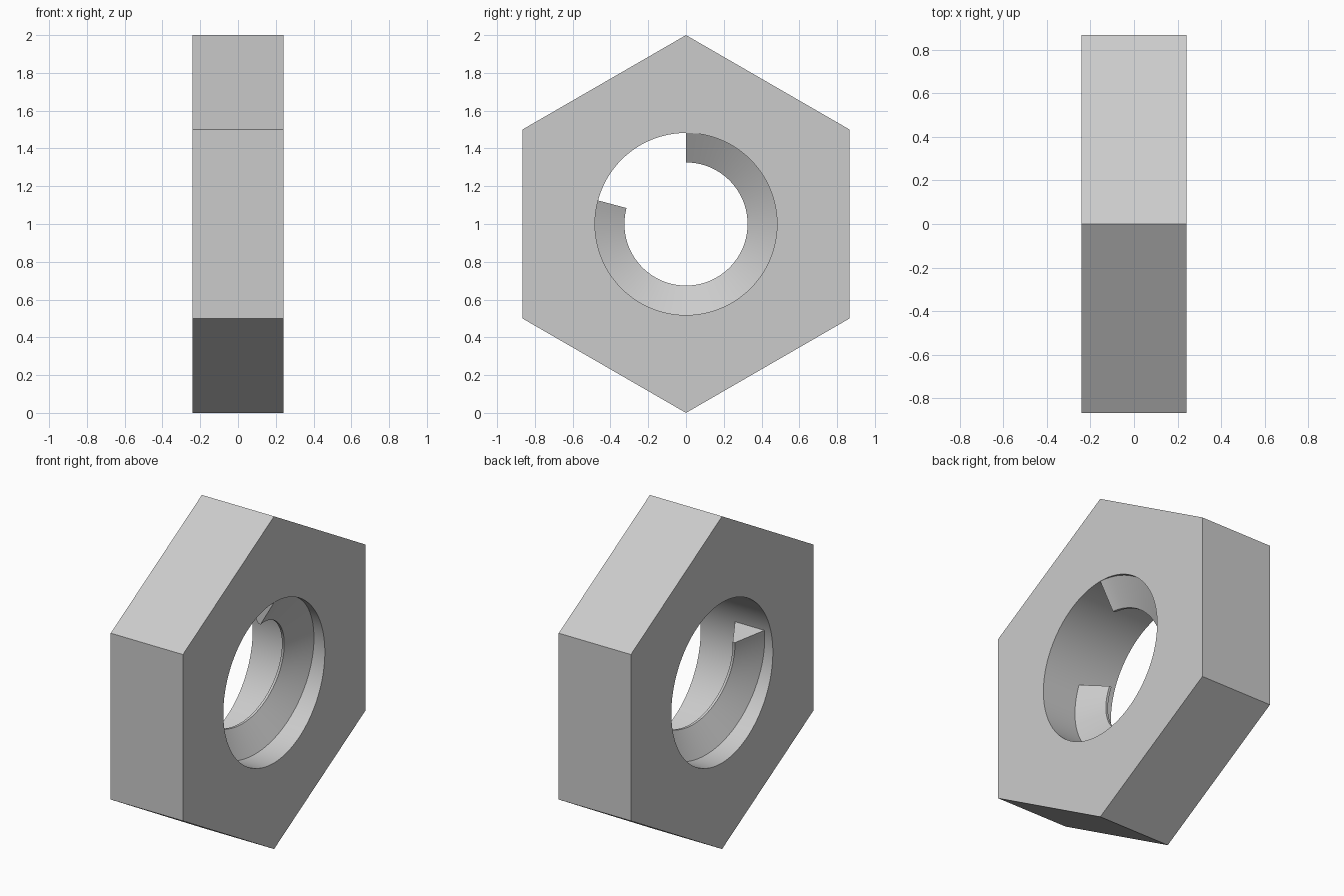
import bpy
import bmesh
from math import sin, cos, tan, radians

HALF = 0.24            # half thickness of the nut along x
HEX_R, BORE_R, CREST_R = 1.0, 0.482, 0.326
SEGMENTS = 96          # sides of the bore
SWEEP = 285            # degrees covered by the thread ridge
ROOT_W = 0.195         # ridge width at the bore wall
TRAVEL = 0.24          # how far the ridge advances along x

if "Cube" in bpy.data.objects:
    bpy.data.objects.remove(bpy.data.objects["Cube"], do_unlink=True)

steel = bpy.data.materials.new("light_grey_steel")
steel.use_nodes = True
GREY = (0.6, 0.6, 0.6, 1)
steel.diffuse_color = GREY
steel.node_tree.nodes["Principled BSDF"].inputs["Base Color"].default_value = GREY


def polar(x, radius, degrees):
    """Point around the x axis, measured from the top towards +y."""
    a = radians(degrees)
    return (x, radius * sin(a), 1 + radius * cos(a))


def finish(bm, name):
    bmesh.ops.recalc_face_normals(bm, faces=bm.faces)
    mesh = bpy.data.meshes.new(name)
    bm.to_mesh(mesh)
    bm.free()
    mesh.materials.append(steel)
    obj = bpy.data.objects.new(name, mesh)
    bpy.context.collection.objects.link(obj)
    bpy.ops.object.select_all(action='DESELECT')
    obj.select_set(True)
    bpy.context.view_layer.objects.active = obj
    bpy.ops.object.shade_smooth_by_angle(angle=radians(30))
    return obj


def ring(bm, x, radius, count):
    return [bm.verts.new(polar(x, radius, 360 * i / count)) for i in range(count)]


def bridge(bm, a, b):
    n = len(a)
    for i in range(n):
        j = (i + 1) % n
        bm.faces.new((a[i], a[j], b[j], b[i]))


# Hexagonal body with a round bore
bm = bmesh.new()
sides = []
for x in (-HALF, HALF):
    outer, inner = ring(bm, x, HEX_R, 6), ring(bm, x, BORE_R, SEGMENTS)
    step = SEGMENTS // 6
    for k in range(6):
        arc = [inner[(k * step + i) % SEGMENTS] for i in range(step + 1)]
        bm.faces.new([outer[k], outer[(k + 1) % 6]] + arc[::-1])
    sides.append((outer, inner))
for first, second in zip(*sides):
    bridge(bm, first, second)
finish(bm, "nut_body")

# Helical thread ridge with 60 degree flanks and a narrow flat crest
half_root = ROOT_W / 2
half_crest = half_root - (BORE_R - CREST_R) * tan(radians(30))
profile = [(half_root, BORE_R), (half_crest, CREST_R),
           (-half_crest, CREST_R), (-half_root, BORE_R)]
bm = bmesh.new()
steps = round(SWEEP * SEGMENTS / 360)
sections = []
for i in range(steps + 1):
    t = i / steps
    centre = HALF - half_root - TRAVEL * t
    sections.append([bm.verts.new(polar(centre + dx, r, SWEEP * t))
                     for dx, r in profile])
for a, b in zip(sections, sections[1:]):
    bridge(bm, a, b)
bm.faces.new(sections[0])
bm.faces.new(sections[-1])
finish(bm, "thread_ridge")
